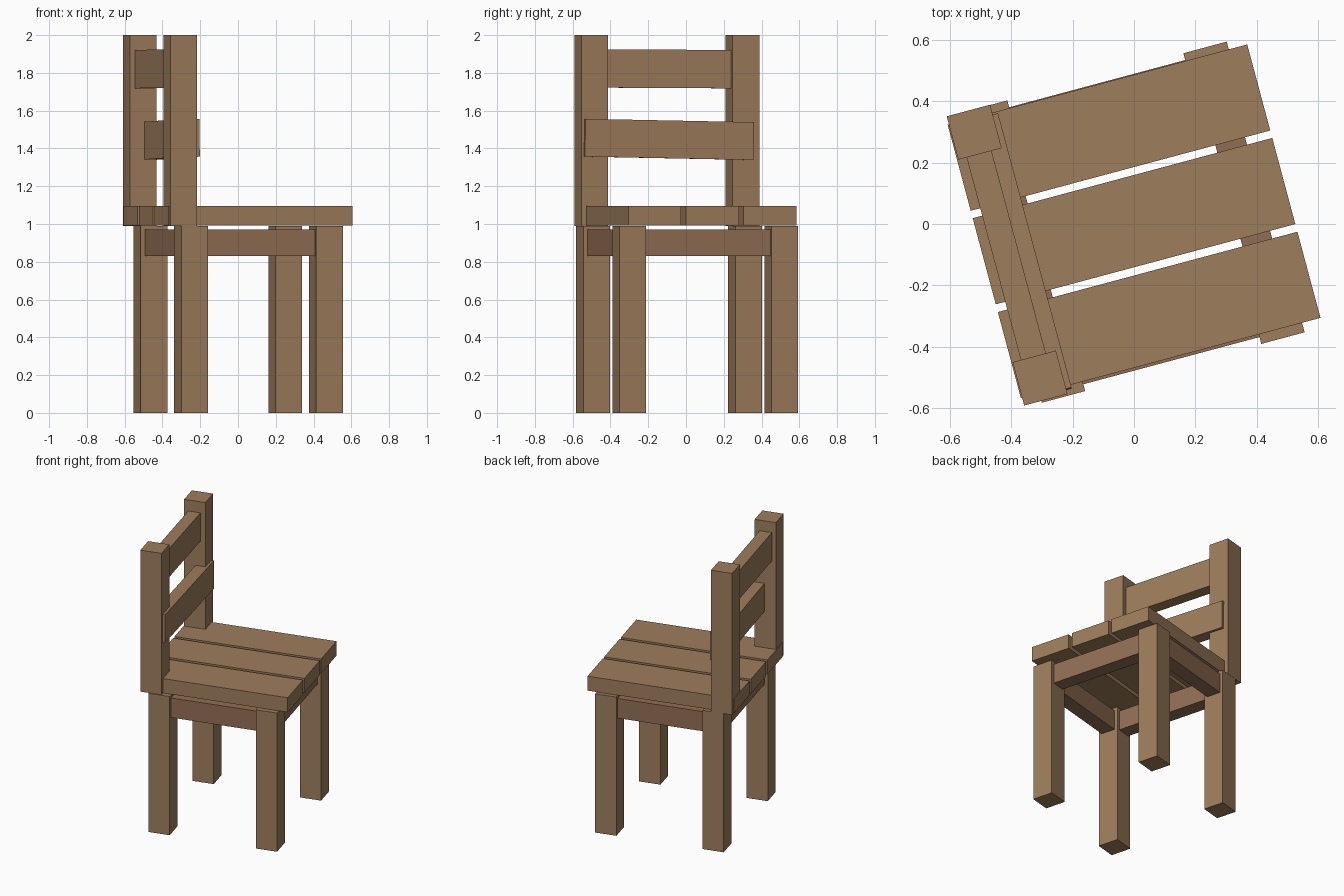
import bpy
from math import radians
from mathutils import Matrix

if "Cube" in bpy.data.objects:
    bpy.data.objects.remove(bpy.data.objects["Cube"])

TURN = Matrix.Rotation(radians(15), 4, 'Z')   # the whole chair is turned 15 degrees


def material(name, rgb):
    m = bpy.data.materials.new(name)
    m.diffuse_color = (*rgb, 1)
    m.use_nodes = True
    m.node_tree.nodes["Principled BSDF"].inputs["Base Color"].default_value = m.diffuse_color
    return m


WOOD = material("wood", (0.34, 0.205, 0.107))
DARK = material("apron_wood", (0.285, 0.155, 0.088))


def board(name, lo, hi, mat=WOOD, tilt=0.0):
    """Box between two corners in chair space (x = depth, y = width)."""
    centre = [(a + b) / 2 for a, b in zip(lo, hi)]
    bpy.ops.mesh.primitive_cube_add(size=1)
    ob = bpy.context.object
    ob.name = name
    size = Matrix.Diagonal([b - a for a, b in zip(lo, hi)] + [1])
    ob.data.transform(size)
    ob.matrix_world = TURN @ Matrix.Translation(centre) @ Matrix.Rotation(radians(tilt), 4, 'X')
    ob.data.materials.append(mat)
    return ob


H = 0.073                       # half width of legs and posts
BACK, FRONT = -0.367, 0.372     # leg rows
LEFT, RIGHT = 0.422, -0.411     # leg columns

# legs
for row, x in (("back", BACK), ("front", FRONT)):
    for side, y in (("left", LEFT), ("right", RIGHT)):
        board(f"{row}_{side}_leg", (x - H, y - H, 0), (x + H, y + H, 0.99))

# aprons between the legs
T, Z0, Z1 = 0.05, 0.83, 0.97
for row, x in (("back", BACK), ("front", FRONT)):
    board(f"{row}_apron", (x - T, RIGHT + H, Z0), (x + T, LEFT - H, Z1), DARK)
for side, y in (("left", LEFT), ("right", RIGHT)):
    board(f"{side}_apron", (BACK + H, y - T, Z0), (FRONT - H, y + T, Z1), DARK)

# seat slats
for i, y in enumerate((-0.307, 0.009, 0.324)):
    board(f"seat_slat_{i + 1}", (-0.502, y - 0.145, 0.992), (0.507, y + 0.145, 1.095))

# backrest posts
for side, y in (("left", 0.423), ("right", -0.405)):
    board(f"{side}_back_post", (-0.425 - H, y - H, 0.99), (-0.425 + H, y + H, 2.0))

# backrest rails, slightly crooked
board("upper_back_rail", (-0.470, -0.44, 1.72), (-0.386, 0.46, 1.923), tilt=-0.3)
board("lower_back_rail", (-0.419, -0.463, 1.348), (-0.334, 0.461, 1.548), tilt=-1.1)
